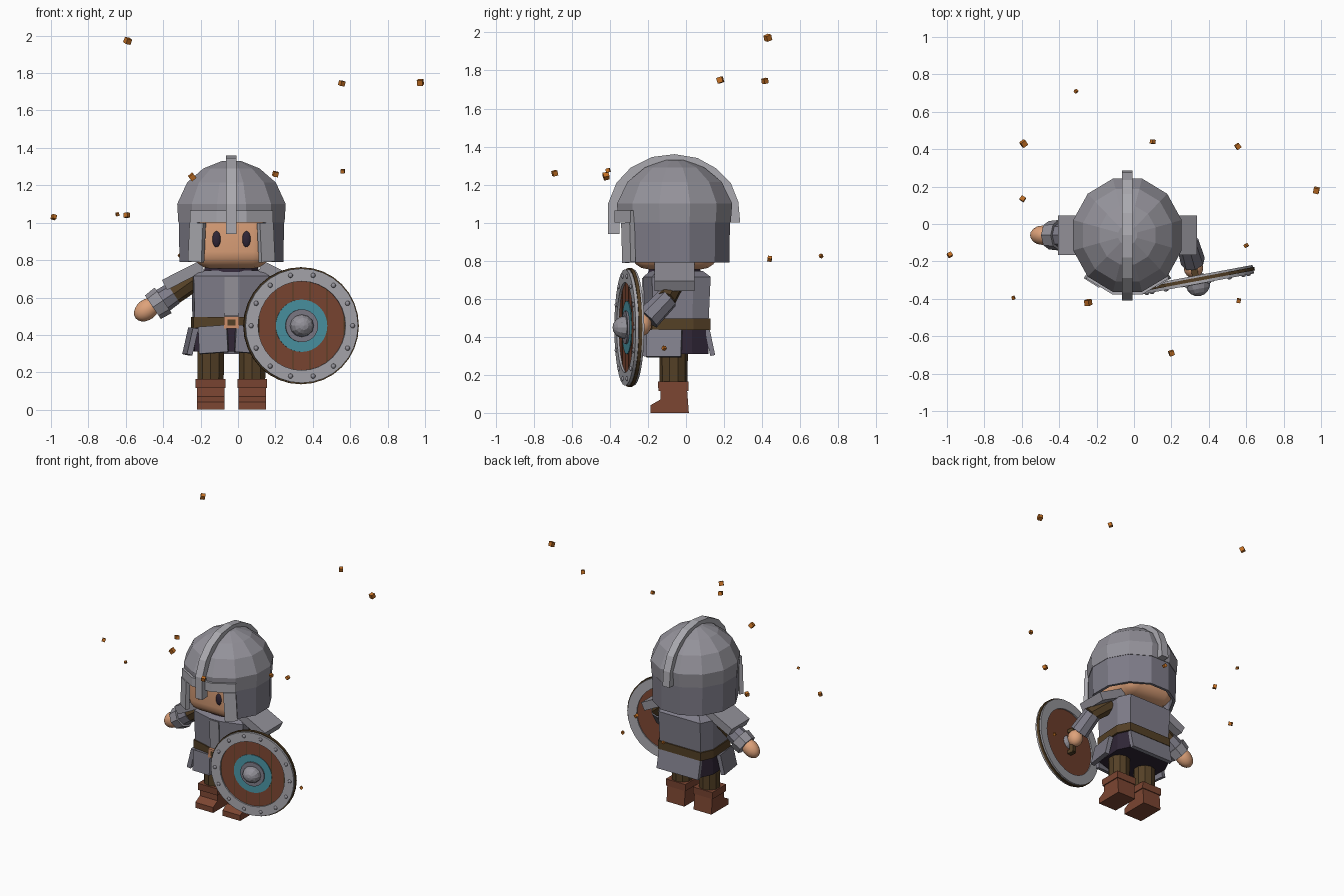
import bpy, bmesh, math, random
from mathutils import Vector, Matrix, Euler

if "Cube" in bpy.data.objects:
    bpy.data.objects.remove(bpy.data.objects["Cube"])

CX, CY = -0.035, -0.06


def srgb(r, g, b):
    return tuple(((c / 255 + 0.055) / 1.055) ** 2.4 for c in (r, g, b)) + (1.0,)


def material(name, *rgb):
    m = bpy.data.materials.new(name)
    m.diffuse_color = srgb(*rgb)
    m.use_nodes = True
    m.node_tree.nodes["Principled BSDF"].inputs["Base Color"].default_value = m.diffuse_color
    return m


LIGHT = material("light steel", 170, 169, 175)
STEEL = material("steel", 148, 146, 154)
MAIL = material("dark steel", 126, 124, 136)
SKIN = material("skin", 222, 162, 122)
LEATHER = material("red leather", 124, 70, 50)
BROWN = material("dark brown", 84, 64, 38)
TEAL = material("teal paint", 74, 148, 164)
DARK = material("dark cloth", 48, 38, 54)
EMBER = material("ember", 196, 112, 36)
COPPER = material("copper", 205, 142, 106)


def finish(name, bm, mat, matrix=None, smooth=False):
    bmesh.ops.recalc_face_normals(bm, faces=bm.faces[:])
    if matrix:
        bm.transform(matrix)
    me = bpy.data.meshes.new(name)
    bm.to_mesh(me)
    bm.free()
    me.materials.append(mat)
    for p in me.polygons:
        p.use_smooth = smooth
    ob = bpy.data.objects.new(name, me)
    bpy.context.collection.objects.link(ob)
    return ob


def place(loc, rot=(0, 0, 0)):
    return Matrix.Translation(loc) @ Euler([math.radians(a) for a in rot]).to_matrix().to_4x4()


def box(name, mat, loc, size, rot=(0, 0, 0), parent=None):
    bm = bmesh.new()
    bmesh.ops.create_cube(bm, size=1)
    bm.transform(Matrix.Diagonal((*size, 1)))
    m = place(loc, rot)
    return finish(name, bm, mat, parent @ m if parent else m)


def ball(name, mat, loc, radii, rot=(0, 0, 0), u=16, v=10, parent=None, smooth=True):
    bm = bmesh.new()
    bmesh.ops.create_uvsphere(bm, u_segments=u, v_segments=v, radius=1)
    bm.transform(Matrix.Diagonal((*radii, 1)))
    m = place(loc, rot)
    return finish(name, bm, mat, parent @ m if parent else m, smooth)


def limb(name, mat, p, q, r1, r2, n=8):
    p, q = Vector(p), Vector(q)
    bm = bmesh.new()
    bmesh.ops.create_cone(bm, cap_ends=True, segments=n, radius1=r1, radius2=r2, depth=(q - p).length)
    rot = (q - p).to_track_quat('Z', 'Y').to_matrix().to_4x4()
    return finish(name, bm, mat, Matrix.Translation((p + q) / 2) @ rot)


def loft(name, mat, rings, section, sides=None, caps=(True, True), thick=0):
    """Stack scaled copies (hx, hy, z) of a closed section; keep only the listed sides."""
    bm = bmesh.new()
    n = len(section)
    vs = [[bm.verts.new((CX + x * hx, CY + y * hy, z)) for x, y in section] for hx, hy, z in rings]
    for a, b in zip(vs, vs[1:]):
        for i in (range(n) if sides is None else sides):
            j = (i + 1) % n
            bm.faces.new((a[i], a[j], b[j], b[i]))
    if caps[0]:
        bm.faces.new(vs[0])
    if caps[1]:
        bm.faces.new(vs[-1])
    bmesh.ops.delete(bm, geom=[v for v in bm.verts if not v.link_faces], context='VERTS')
    ob = finish(name, bm, mat)
    if thick:
        mod = ob.modifiers.new("thickness", 'SOLIDIFY')
        mod.thickness, mod.offset = thick, -1
    return ob


def extrude_x(name, mat, profile, x, width):
    bm = bmesh.new()
    f = bm.faces.new([bm.verts.new((x - width / 2, y, z)) for y, z in profile])
    g = bmesh.ops.extrude_face_region(bm, geom=[f])
    bmesh.ops.translate(bm, vec=(width, 0, 0), verts=[e for e in g['geom'] if isinstance(e, bmesh.types.BMVert)])
    return finish(name, bm, mat)


def ngon(n):
    # unit apothem, one flat facing the front
    k = 1 / math.cos(math.pi / n)
    return [(k * math.sin((i + .5) * math.tau / n), -k * math.cos((i + .5) * math.tau / n)) for i in range(n)]


# helmet
N12 = ngon(12)
loft("helmet_dome", STEEL, [(.284, .295, 1.0), (.29, .303, 1.1), (.237, .247, 1.215), (.15, .156, 1.29),
     (.05, .052, 1.33)], N12, caps=(False, True), thick=.02)
loft("helmet_skirt", MAIL, [(.278, .288, .79), (.281, .291, 1.01)], N12, range(1, 10), (False, False), .02)
loft("helmet_brow", LIGHT, [(.302, .316, 1.0), (.302, .316, 1.065)], N12, (0, 10, 11), (False, False), .025)
outer = [(-.41, 1.0), (-.41, 1.1), (-.365, 1.21), (-.29, 1.29), (-.18, 1.345), (-.06, 1.36), (.06, 1.34),
         (.16, 1.285), (.235, 1.21), (.275, 1.11), (.285, 1.0)]
inner = [(CY + (y - CY) * .85, 1 + (z - 1) * .87) for y, z in reversed(outer)]
extrude_x("helmet_crest", LIGHT, outer + inner, CX, .056)
box("nose_guard", LIGHT, (CX, -.38, .985), (.056, .06, .09))
for s in (-1, 1):
    box("cheek_guard", LIGHT, (CX + s * .185, CY - .243, .895), (.085, .03, .21), (0, s * -3, s * 32))

# head
bm = bmesh.new()
bmesh.ops.create_cube(bm, size=1)
bm.transform(Matrix.Diagonal((.41, .46, .44, 1)))
bmesh.ops.bevel(bm, geom=bm.edges[:], offset=.09, segments=4, profile=.5, affect='EDGES')
finish("head", bm, SKIN, Matrix.Translation((CX, CY, .975)), True)
loft("neck", SKIN, [(.1, .1, .7), (.1, .1, .8)], N12)
for s in (-1, 1):
    ball("eye", DARK, (CX + s * .08, CY - .226, .912), (.024, .014, .045), u=12, v=8)

# torso, belt and dark underlayer
BODY = [(-.2, -1), (.2, -1), (.94, -.72), (1, .6), (.8, 1.15), (-.8, 1.15), (-1, .6), (-.94, -.72)]
loft("torso", MAIL, [(.208, .155, .47), (.215, .165, .715), (.17, .13, .745)], BODY)
box("chest_ridge", STEEL, (CX, CY - .16, .605), (.076, .016, .21), (2, 0, 0))
loft("collar", DARK, [(.15, .14, .735), (.14, .13, .765)], N12)
loft("belt", BROWN, [(.217, .164, .437), (.217, .164, .497)], BODY)
loft("under_tunic", DARK, [(.21, .155, .31), (.205, .152, .45)], BODY)
box("buckle", COPPER, (CX, CY - .17, .466), (.082, .026, .064))
box("buckle_hole", BROWN, (CX, CY - .181, .466), (.042, .008, .034))

# armoured skirt panels
for s in (-1, 1):
    box("front_skirt_panel", MAIL, (CX + s * .097, CY - .165, .375), (.155, .028, .145), (-7, s * 4, s * 9))
    box("side_skirt_panel", MAIL, (CX + s * .22, CY - .055, .365), (.03, .185, .145), (0, s * -13, s * -8))
box("back_skirt_panel", MAIL, (CX, .125, .375), (.34, .026, .15), (12, 0, 0))

# legs and boots
for s in (-1, 1):
    x = CX + s * .111
    limb("trouser_leg", BROWN, (x, -.065, .14), (x, -.065, .36), .073, .075, 10)
    extrude_x("boot", LEATHER, [(.015, 0), (-.187, 0), (-.187, .04), (-.135, .07), (-.132, .13), (.005, .13)], x, .146)
    loft_ring = [(-.145, .115), (-.148, .165), (.014, .165), (.012, .115)]
    extrude_x("boot_cuff", LEATHER, loft_ring, x, .16)

# shoulder plates
for s in (-1, 1):
    box("shoulder_plate", STEEL, (CX + s * .258, CY, .718), (.225, .21, .06), (0, s * 27, 0))

# free arm
limb("sleeve", BROWN, (-.23, CY, .7), (-.37, CY, .6), .06, .056)
limb("bracer", MAIL, (-.345, CY, .622), (-.45, CY, .552), .062, .07)
limb("bracer_cuff", STEEL, (-.40, CY, .585), (-.455, CY, .548), .082, .076)
ball("hand", SKIN, (-.488, CY, .535), (.075, .052, .055), (0, -38, 0))

# shield arm
limb("sleeve", BROWN, (.17, CY, .7), (.3, -.11, .59), .06, .056)
limb("bracer", MAIL, (.285, -.095, .605), (.315, -.2, .495), .06, .066)
ball("hand", SKIN, (.318, -.235, .465), (.052, .055, .06))

# shield, built facing its own -y and turned into place
SH = place((.337, -.297, .449), (0, 0, 10.6))
FACE = SH @ place((0, 0, 0), (90, 0, 0))


def disc(name, mat, r, z0, z1, n=32):
    bm = bmesh.new()
    bmesh.ops.create_cone(bm, cap_ends=True, segments=n, radius1=r, radius2=r, depth=z1 - z0)
    return finish(name, bm, mat, FACE @ Matrix.Translation((0, 0, (z0 + z1) / 2)))


def ring(name, mat, r0, r1, z0, z1, n=32):
    bm = bmesh.new()
    loops = [[bm.verts.new((r * math.cos(math.tau * i / n), r * math.sin(math.tau * i / n), z)) for i in range(n)]
             for r, z in ((r0, z0), (r1, z0), (r1, z1), (r0, z1))]
    for k in range(4):
        a, b = loops[k], loops[(k + 1) % 4]
        for i in range(n):
            bm.faces.new((a[i], a[(i + 1) % n], b[(i + 1) % n], b[i]))
    return finish(name, bm, mat, FACE)


disc("shield_planks", LEATHER, .25, -.012, .012)
ring("shield_rim", LIGHT, .238, .306, -.022, .024)
ring("shield_edge", BROWN, .3, .313, -.01, .008)
ring("shield_paint", TEAL, .085, .14, .01, .016)
ring("boss_base", MAIL, .05, .088, .01, .026)
ball("shield_boss", STEEL, (0, -.025, 0), (.065, .06, .065), (90, 0, 0), 12, 8, SH, False)
for i in range(-2, 4):
    x = (i - .5) * .092
    if abs(x) < .235:
        box("plank_gap", BROWN, (x, -.0125, 0), (.005, .003, 2 * math.sqrt(.238 ** 2 - x * x)), parent=SH)
for i in range(14):
    a = math.tau * i / 14
    ball("rivet", STEEL, (.276 * math.cos(a), -.024, .276 * math.sin(a)), (.013, .009, .013), u=8, v=6, parent=SH)
box("shield_grip", BROWN, (-.005, .045, 0), (.035, .03, .17), parent=SH)
for z in (-.08, .08):
    box("grip_mount", BROWN, (-.005, .03, z), (.035, .05, .025), parent=SH)

# floating embers
random.seed(4)
for x, y, z, s in [(-.59, .43, 1.972, .03), (.555, .415, 1.745, .026), (.975, .18, 1.75, .03),
                   (-.245, -.42, 1.245, .03), (.2, -.69, 1.26, .026), (.56, -.41, 1.275, .021),
                   (-.985, -.165, 1.03, .023), (-.645, -.395, 1.045, .016), (-.595, .135, 1.04, .025),
                   (-.31, .71, .825, .016), (.1, .44, .81, .022), (.6, -.115, .34, .018)]:
    box("ember", EMBER, (x, y, z), (s, s, s), [random.uniform(0, 90) for _ in range(3)])
